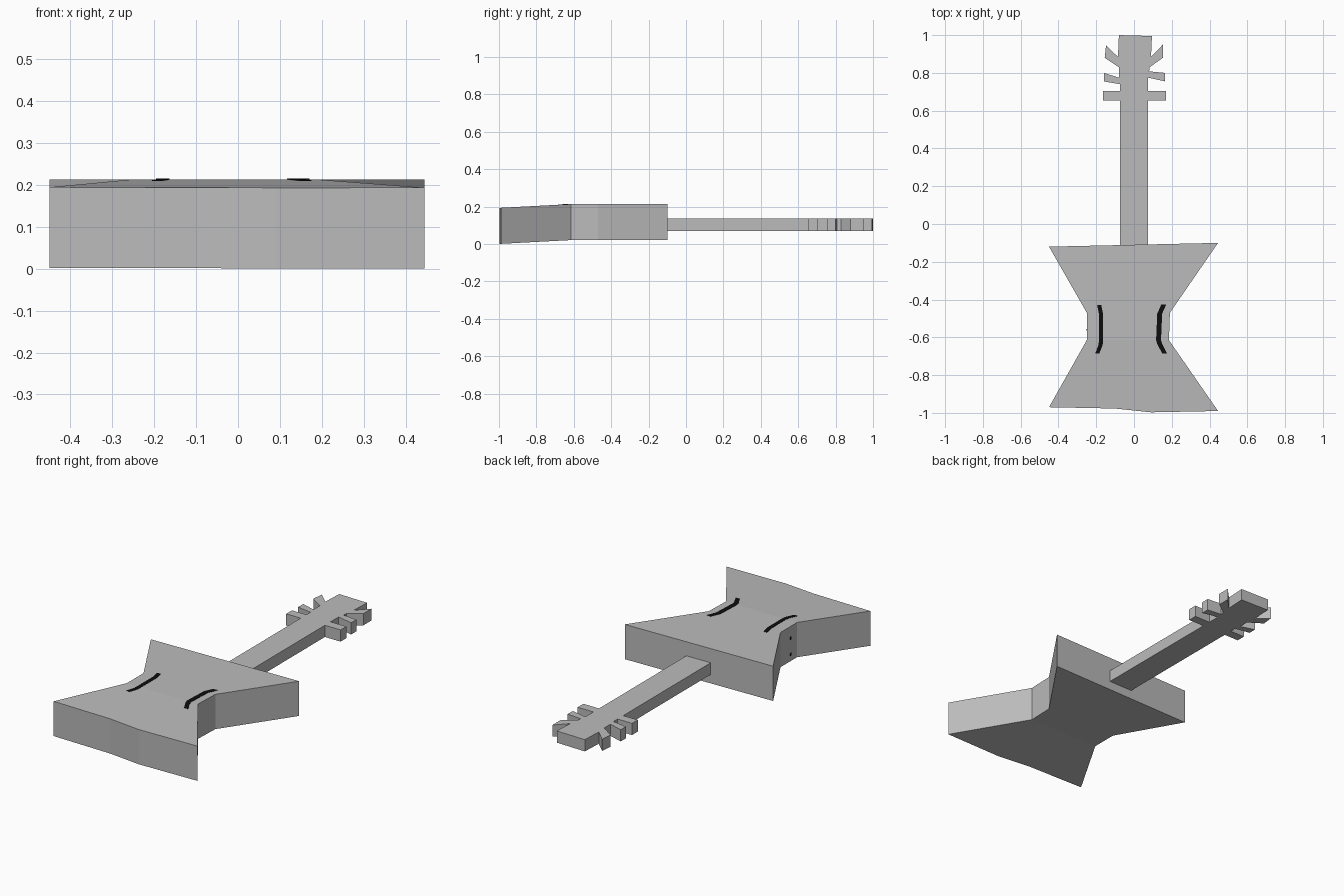
import bpy, bmesh, math
from mathutils import Vector

if "Cube" in bpy.data.objects:
    bpy.data.objects.remove(bpy.data.objects["Cube"])


def material(name, rgb):
    m = bpy.data.materials.new(name)
    m.diffuse_color = (*rgb, 1)
    m.use_nodes = True
    m.node_tree.nodes["Principled BSDF"].inputs["Base Color"].default_value = m.diffuse_color
    return m


GREY = material("grey", (0.5, 0.5, 0.5))
BLACK = material("black", (0.004, 0.004, 0.004))
CREASE = -0.615


def sag(y):
    """Drop of the lower bout, which tilts down past the crease."""
    return min(0, (y - CREASE) * 0.053)


def slab(name, points, faces, z0, z1, mat, drop=lambda y: 0):
    """Extrude flat outline faces into a solid from z0 to z1."""
    bm = bmesh.new()
    vs = [bm.verts.new((x, y, z0 + drop(y))) for x, y in points]
    for f in faces:
        bm.faces.new([vs[i] for i in f])
    ext = bmesh.ops.extrude_face_region(bm, geom=bm.faces[:], use_keep_orig=True)
    top = [g for g in ext["geom"] if isinstance(g, bmesh.types.BMVert)]
    bmesh.ops.translate(bm, verts=top, vec=(0, 0, z1 - z0))
    bmesh.ops.recalc_face_normals(bm, faces=bm.faces[:])
    me = bpy.data.meshes.new(name)
    bm.to_mesh(me)
    bm.free()
    me.materials.append(mat)
    ob = bpy.data.objects.new(name, me)
    bpy.context.collection.objects.link(ob)
    return ob


# Body: flat upper bout and tilted lower bout sharing a crease
body = [(-0.45, -0.12), (-0.25, -0.47), (-0.25, CREASE), (0.185, CREASE),
        (0.19, -0.47), (0.445, -0.10),
        (-0.45, -0.97), (-0.1, -0.977), (0.09, -0.997), (0.445, -0.99)]
slab("body", body, [(0, 1, 2, 3, 4, 5), (2, 6, 7, 8, 9, 3)],
     0.0205, 0.213, GREY, sag)

# Neck and head with three pegs on each side, as one outline
neck = [(-0.074, -0.11), (0.074, -0.11),
        (0.074, 0.655), (0.17, 0.655), (0.17, 0.705), (0.074, 0.705),
        (0.074, 0.775), (0.165, 0.755), (0.165, 0.80), (0.08, 0.808),
        (0.083, 0.83), (0.153, 0.88), (0.153, 0.95), (0.09, 0.885),
        (0.095, 0.995), (-0.08, 1.0),
        (-0.085, 0.885), (-0.148, 0.945), (-0.155, 0.88), (-0.08, 0.83),
        (-0.08, 0.775), (-0.16, 0.80), (-0.16, 0.755), (-0.074, 0.74),
        (-0.074, 0.705), (-0.163, 0.705), (-0.163, 0.655), (-0.074, 0.655)]
slab("neck_and_head", neck, [range(len(neck))], 0.07, 0.135, GREY)


# Sound holes: thin bent strips lying on the body
def strip(name, path, width):
    left = [(x - width / 2, y) for x, y in path]
    right = [(x + width / 2, y) for x, y in path]
    n = len(path)
    quads = [(i, i + 1, n + i + 1, n + i) for i in range(n - 1)]
    slab(name, left + right, quads, 0.2115, 0.2145, BLACK, sag)


strip("left_sound_hole", [(-0.184, -0.43), (-0.174, -0.48), (-0.174, CREASE),
                          (-0.177, -0.64), (-0.194, -0.685)], 0.022)
strip("right_sound_hole", [(0.158, -0.425), (0.136, -0.475), (0.13, CREASE),
                           (0.136, -0.635), (0.162, -0.685)], 0.026)

# Two tiny pins on the left side of the waist
for i, z in enumerate((0.05, 0.14)):
    slab(f"waist_pin_{i + 1}", [(-0.252, -0.565), (-0.248, -0.565), (-0.248, -0.555),
         (-0.252, -0.555)], [(0, 1, 2, 3)], z, z + 0.015, BLACK)
